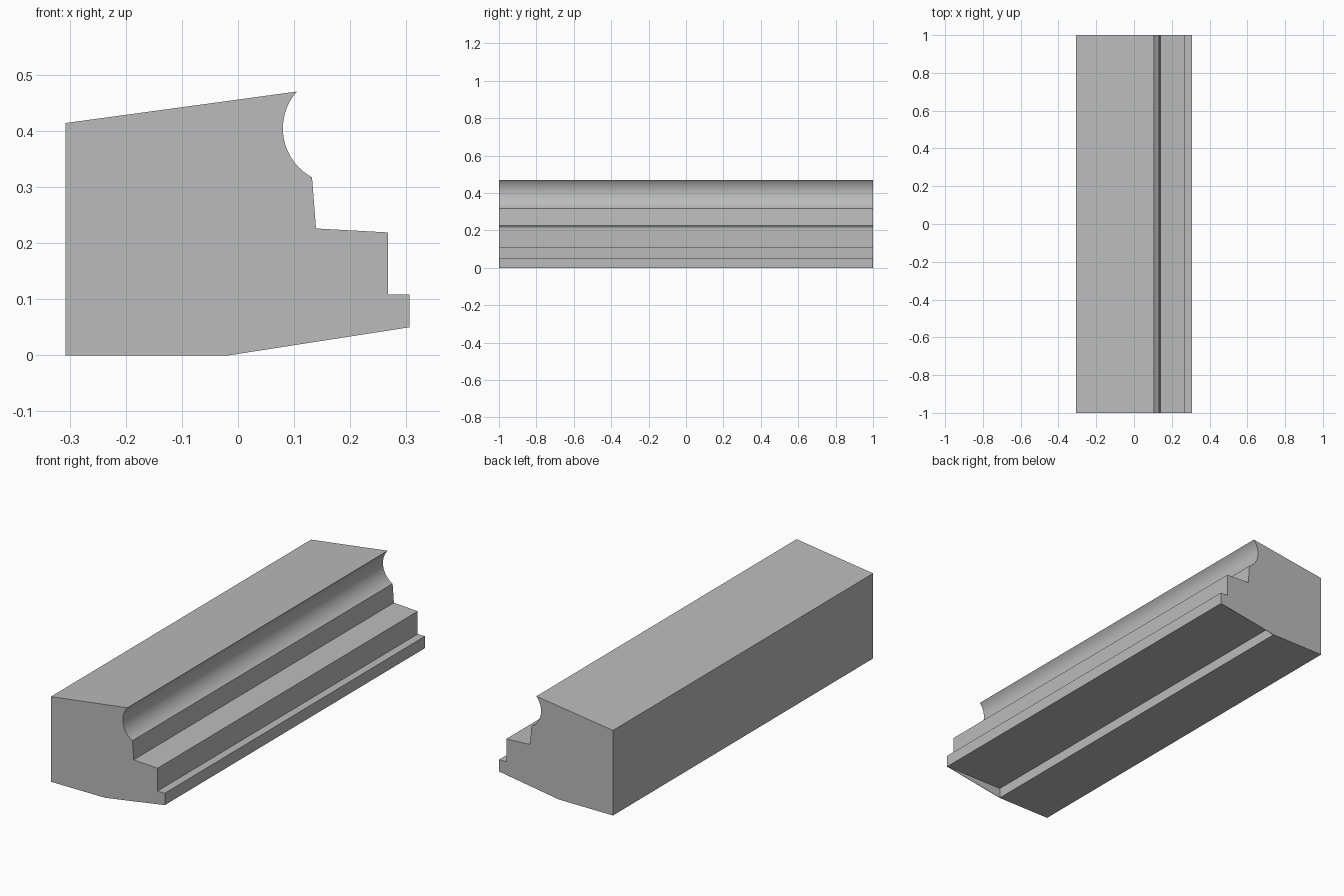
import bpy, bmesh
from math import cos, sin, radians

cube = bpy.data.objects.get("Cube")
if cube:
    bpy.data.objects.remove(cube, do_unlink=True)

stone = bpy.data.materials.new("plain_grey")
stone.use_nodes = True
GREY = (0.5, 0.5, 0.5, 1)
stone.diffuse_color = GREY
stone.node_tree.nodes["Principled BSDF"].inputs["Base Color"].default_value = GREY


def extrude_profile(name, profile, y0, y1):
    """Solid made by sweeping an (x, z) outline along y."""
    bm = bmesh.new()
    face = bm.faces.new([bm.verts.new((x, y0, z)) for x, z in profile])
    swept = bmesh.ops.extrude_face_region(bm, geom=[face])["geom"]
    verts = [v for v in swept if isinstance(v, bmesh.types.BMVert)]
    bmesh.ops.translate(bm, verts=verts, vec=(0, y1 - y0, 0))
    bmesh.ops.recalc_face_normals(bm, faces=bm.faces)
    mesh = bpy.data.meshes.new(name)
    bm.to_mesh(mesh)
    bm.free()
    mesh.materials.append(stone)
    obj = bpy.data.objects.new(name, mesh)
    bpy.context.collection.objects.link(obj)
    return obj


# Moulding outline: flat base, undercut, two steps, cove, sloping top
BACK, TOE, KINK, LIP = -0.307, 0.306, -0.016, 0.05
COVE_X, COVE_Z, COVE_R, STEPS = 0.179, 0.4043, 0.099, 24
cove = []
for i in range(STEPS + 1):
    a = radians(241.6 + (138.4 - 241.6) * i / STEPS)
    cove.append((COVE_X + COVE_R * cos(a), COVE_Z + COVE_R * sin(a)))

outline = [(BACK, 0), (KINK, 0), (KINK, LIP), (TOE, LIP), (TOE, 0.108),
           (0.267, 0.108), (0.267, 0.219), (0.139, 0.226)]
outline += cove + [(BACK, 0.414)]
moulding = extrude_profile("moulding", outline, -1, 1)

# Thin wedges closing the undercut at both ends
wedge = [(KINK, 0), (TOE, LIP), (KINK, LIP)]
for name, side in (("front_end_wedge", -1), ("back_end_wedge", 1)):
    extrude_profile(name, wedge, side, side * 0.998)

# Smooth cove, sharp steps
bpy.ops.object.select_all(action="DESELECT")
moulding.select_set(True)
bpy.context.view_layer.objects.active = moulding
bpy.ops.object.shade_smooth_by_angle(angle=radians(20))
moulding.select_set(False)
